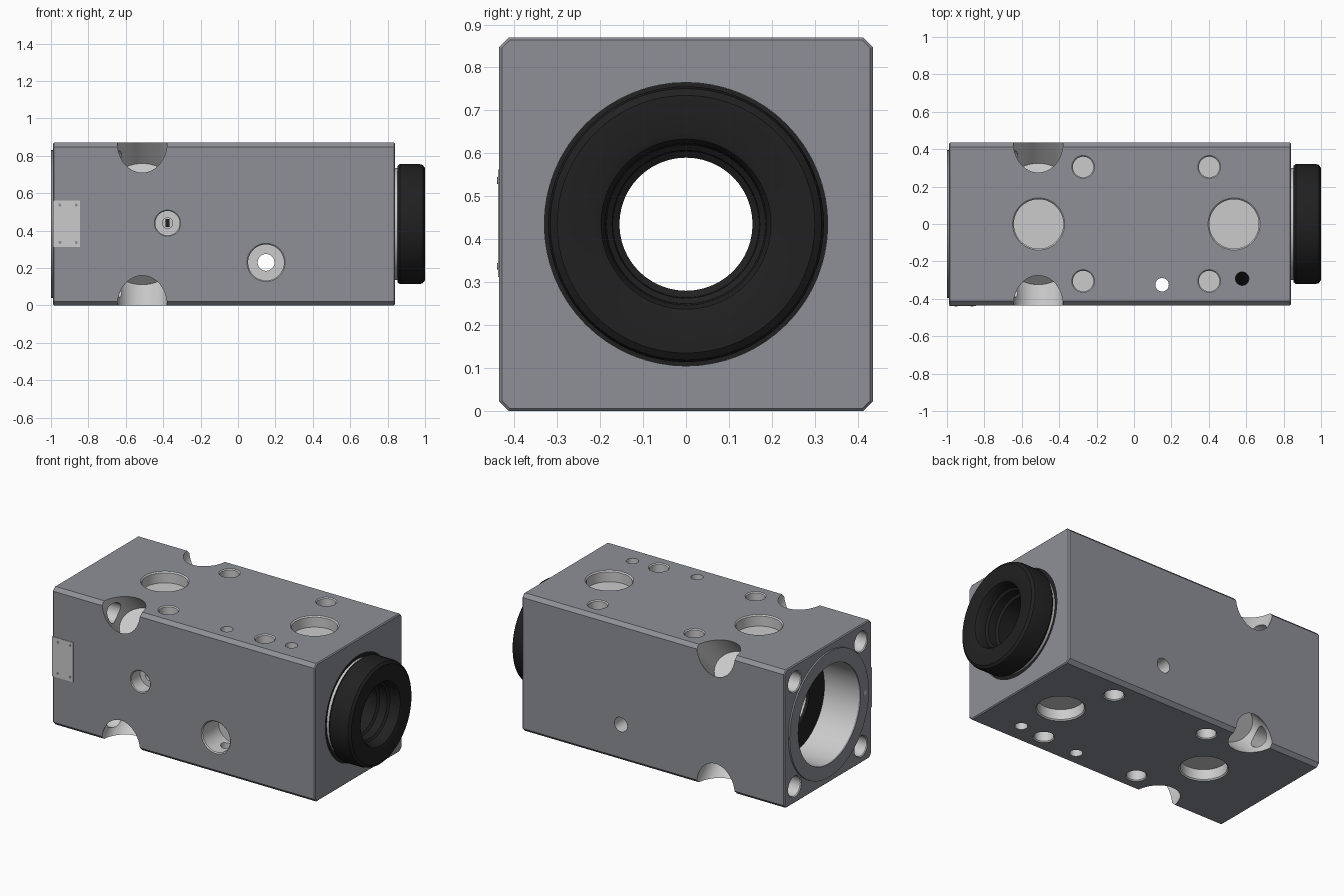
import bpy, bmesh, math
from mathutils import Vector

if "Cube" in bpy.data.objects:
    bpy.data.objects.remove(bpy.data.objects["Cube"])

CZ = 0.435   # height of the main axis
H = 0.435    # half width of the block


def material(name, rgb):
    m = bpy.data.materials.new(name)
    m.diffuse_color = (*rgb, 1)
    m.use_nodes = True
    m.node_tree.nodes["Principled BSDF"].inputs["Base Color"].default_value = m.diffuse_color
    return m


DARK = material("dark_grey", (0.27, 0.28, 0.31))
LIGHT = material("light_grey", (0.72, 0.74, 0.75))
BLACK = material("black", (0.015, 0.015, 0.015))


def finish(name, bm, mats):
    bmesh.ops.recalc_face_normals(bm, faces=bm.faces)
    me = bpy.data.meshes.new(name)
    bm.to_mesh(me)
    bm.free()
    ob = bpy.data.objects.new(name, me)
    bpy.context.collection.objects.link(ob)
    for m in mats:
        me.materials.append(m)
    return ob


def smooth(ob):
    bpy.ops.object.select_all(action='DESELECT')
    ob.select_set(True)
    bpy.context.view_layer.objects.active = ob
    bpy.ops.object.shade_smooth_by_angle(angle=math.radians(30))


def lathe(name, profile, origin, direction, mats, closed=False, squash=1.0, lip=False, n=48):
    """Revolve (radius, distance) points around an axis; lip keeps the first rows in material 0."""
    bm = bmesh.new()
    d = Vector(direction).normalized()
    u = Vector((1, 0, 0)) if abs(d.x) < 0.5 else Vector((0, 1, 0))
    v = d.cross(u)
    rows = []
    for r, h in profile:
        c = Vector(origin) + d * h
        if r < 1e-6:
            rows.append([bm.verts.new(c)] * n)
        else:
            angles = [2 * math.pi * i / n for i in range(n)]
            rows.append([bm.verts.new(c + u * r * math.cos(a) + v * r * squash * math.sin(a))
                         for a in angles])
    for k in range(len(rows) if closed else len(rows) - 1):
        a, b = rows[k], rows[(k + 1) % len(rows)]
        for i in range(n):
            j = (i + 1) % n
            corners = list(dict.fromkeys((a[i], a[j], b[j], b[i])))
            f = bm.faces.new(corners)
            f.material_index = 0 if (lip and k < 2) or len(mats) == 1 else 1
    return finish(name, bm, mats)


def box(name, center, size, mats):
    bm = bmesh.new()
    bmesh.ops.create_cube(bm, size=1)
    for v in bm.verts:
        v.co = Vector(center) + Vector(a * b for a, b in zip(v.co, size))
    return finish(name, bm, mats)


# Main block: chamfered long edges, fine chamfer around the ends
bm = bmesh.new()
bmesh.ops.create_cube(bm, size=1)
for v in bm.verts:
    v.co = Vector((-0.075 + v.co.x * 1.83, v.co.y * 2 * H, CZ + v.co.z * 2 * H))
long_edges = [e for e in bm.edges if abs(e.verts[0].co.x - e.verts[1].co.x) > 1]
bmesh.ops.bevel(bm, geom=long_edges, offset=0.022, segments=1, affect='EDGES')
end_edges = [e for e in bm.edges if abs(e.verts[0].co.x - e.verts[1].co.x) < 0.01]
bmesh.ops.bevel(bm, geom=end_edges, offset=0.006, segments=1, affect='EDGES')
block = finish("block", bm, [DARK, LIGHT])

# Raised ring on the left end
end_ring = lathe("end_ring", [(0.31, -0.99), (0.395, -0.985), (0.395, -1.0), (0.31, -1.0)],
                 (0, 0, CZ), (1, 0, 0), [DARK], closed=True, n=64)
smooth(end_ring)

cutters = []


def hole(origin, direction, r, depth, lip=0.007, squash=1.0, n=48):
    """Blind hole with a small chamfered mouth; origin lies on the surface."""
    prof = [(0, -0.05), (r + lip, -0.05), (r + lip, 0), (r, lip), (r, depth), (0, depth)]
    prof = prof if lip else [(0, -0.05), (r, -0.05), (r, depth), (0, depth)]
    cutters.append(lathe("hole_cutter", prof, origin, direction, [DARK, LIGHT],
                         squash=squash, lip=False, n=n))


# Main bore along x, wider at both ends
hole((-1.0, 0, CZ), (1, 0, 0), 0.155, 2.1, 0)
hole((-0.99, 0, CZ), (1, 0, 0), 0.31, 0.26, 0, n=64)
hole((0.84, 0, CZ), (-1, 0, 0), 0.33, 0.37, 0, n=64)

# Bolt holes on the left end, meeting diagonal pockets on the long edges
for sy in (-1, 1):
    for sz in (-1, 1):
        hole((-0.99, sy * 0.33, CZ + sz * 0.33), (1, 0, 0), 0.062, 0.46, 0.005, n=32)
        hole((-0.512, sy * H, CZ + sz * H), (0, -sy, -sz), 0.133, 0.27, 0, squash=0.85)

# Holes repeated on top and bottom
for z, dz in ((2 * H, -1), (0, 1)):
    for x in (-0.51, 0.535):
        hole((x, 0, z), (0, 0, dz), 0.132, 0.07)
    for x in (-0.272, 0.402):
        for y in (-0.305, 0.305):
            hole((x, y, z), (0, 0, dz), 0.055, 0.09, 0.006, n=32)

# Small vertical through holes
hole((0.15, -0.325, 2 * H), (0, 0, -1), 0.036, 1.0, 0, n=32)
hole((0.578, -0.292, 2 * H), (0, 0, -1), 0.036, 1.0, 0, n=32)

# Cross hole with a deep counterbore at the front
hole((0.15, -H, 0.23), (0, 1, 0), 0.096, 0.165, 0.006)
hole((0.15, -H, 0.23), (0, 1, 0), 0.045, 1.0, 0, n=32)

# Stepped front port
hole((-0.377, -H, 0.44), (0, 1, 0), 0.065, 0.09, 0.005)
hole((-0.377, -H, 0.44), (0, 1, 0), 0.028, 0.13, 0, n=32)

for c in cutters:
    mod = block.modifiers.new("cut", 'BOOLEAN')
    mod.operation = 'DIFFERENCE'
    mod.solver = 'EXACT'
    mod.object = c
    bpy.context.view_layer.objects.active = block
    bpy.ops.object.modifier_apply(modifier=mod.name)
    bpy.data.objects.remove(c)
smooth(block)

# Black sleeve and rounded collar on the right end
collar = lathe("collar", [(0.155, 0.48), (0.33, 0.48), (0.33, 0.825), (0.29, 0.83), (0.29, 0.852),
                          (0.31, 0.852), (0.321, 0.865), (0.321, 0.97), (0.316, 0.988),
                          (0.30, 1.0), (0.215, 1.0), (0.198, 0.994), (0.188, 0.978),
                          (0.185, 0.93), (0.172, 0.92), (0.17, 0.87), (0.155, 0.86)],
               (0, 0, CZ), (1, 0, 0), [BLACK], closed=True, n=72)
smooth(collar)

# Light neck between block and collar
neck = lathe("collar_neck", [(0.28, 0.82), (0.30, 0.82), (0.30, 0.856), (0.28, 0.856)],
             (0, 0, CZ), (1, 0, 0), [LIGHT], closed=True, n=64)
smooth(neck)

# Black seal deep in the left bore
seal = lathe("bore_seal", [(0.155, -0.75), (0.309, -0.75), (0.309, -0.728), (0.155, -0.728)],
             (0, 0, CZ), (1, 0, 0), [BLACK], closed=True, n=64)
smooth(seal)

# Locating hole mark on the end ring
smooth(lathe("ring_pin", [(0, -1.0005), (0.014, -1.0005), (0.014, -0.99), (0, -0.99)],
             (0, -0.355, CZ), (1, 0, 0), [LIGHT], n=16))

# Front plate with four small screws
box("side_plate", (-0.917, -H, 0.437), (0.145, 0.006, 0.25), [LIGHT])
for x in (-0.952, -0.865):
    for z in (0.337, 0.537):
        smooth(lathe("plate_screw", [(0, 0), (0.008, 0), (0.008, 0.005), (0, 0.005)],
                     (x, -H - 0.005, z), (0, 1, 0), [DARK], n=12))

# Dark slot in the front port
box("port_slot", (-0.377, -H + 0.125, 0.44), (0.022, 0.02, 0.042), [BLACK])
